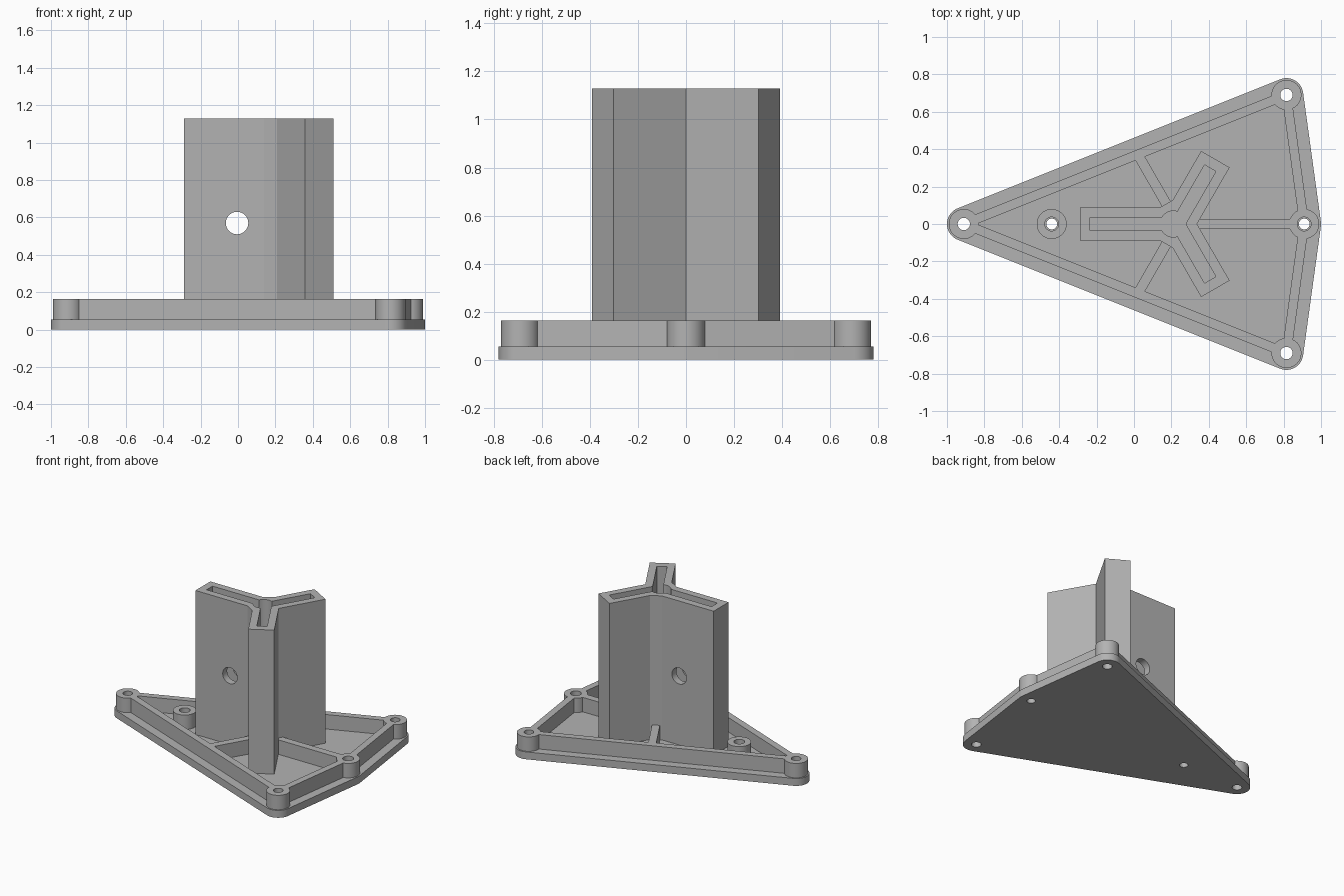
import bpy
import bmesh
from math import sin, cos, pi, radians
from mathutils import Vector

default = bpy.data.objects.get("Cube")
if default:
    bpy.data.objects.remove(default, do_unlink=True)

grey = bpy.data.materials.new("plain grey")
grey.use_nodes = True
COLOUR = (0.45, 0.45, 0.45, 1)
grey.diffuse_color = COLOUR
grey.node_tree.nodes["Principled BSDF"].inputs["Base Color"].default_value = COLOUR

PLATE_TOP, RIM_TOP, COLUMN_TOP = 0.055, 0.163, 1.13
SUNK = 0.025  # raised parts start inside the plate so they fuse cleanly


def prism(name, outline, z0, z1):
    """Extrude a flat outline straight up."""
    bm = bmesh.new()
    face = bm.faces.new([bm.verts.new((x, y, z0)) for x, y in outline])
    new = bmesh.ops.extrude_face_region(bm, geom=[face])["geom"]
    bmesh.ops.translate(bm, vec=(0, 0, z1 - z0),
                        verts=[v for v in new if isinstance(v, bmesh.types.BMVert)])
    bmesh.ops.recalc_face_normals(bm, faces=bm.faces)
    mesh = bpy.data.meshes.new(name)
    bm.to_mesh(mesh)
    bm.free()
    mesh.materials.append(grey)
    obj = bpy.data.objects.new(name, mesh)
    bpy.context.collection.objects.link(obj)
    return obj


def circle(centre, r, n=48):
    return [(centre[0] + r * cos(2 * pi * i / n), centre[1] + r * sin(2 * pi * i / n))
            for i in range(n)]


def strip(a, b, half):
    """Rectangle of given half width running from a to b."""
    a, b = Vector(a), Vector(b)
    side = (b - a).normalized().orthogonal() * half
    return [a - side, b - side, b + side, a + side]


def combine(target, tool, operation):
    """Fuse or cut with a helper, then discard the helper."""
    mod = target.modifiers.new("combine", "BOOLEAN")
    mod.object, mod.operation, mod.solver = tool, operation, "EXACT"
    bpy.context.view_layer.objects.active = target
    bpy.ops.object.modifier_apply(modifier=mod.name)
    bpy.data.objects.remove(tool, do_unlink=True)


def smooth(obj):
    bpy.ops.object.select_all(action="DESELECT")
    obj.select_set(True)
    bpy.context.view_layer.objects.active = obj
    bpy.ops.object.shade_smooth_by_angle(angle=radians(25))


# Base plate: rounded outline wrapped around the four corner bosses
corners = [(-0.91, 0), (0.815, -0.69), (0.91, 0), (0.815, 0.69)]
pin = (-0.44, 0)
points = [Vector(p) for c in corners for p in circle(c, 0.09)]
hull = []
current = min(points, key=lambda p: p.x)
while not hull or (current - hull[0]).length > 1e-5:
    hull.append(current)
    best = None
    for p in points:
        if (p - current).length < 1e-5:
            continue
        if best is None:
            best = p
            continue
        turn = (best - current).x * (p - current).y - (best - current).y * (p - current).x
        if turn < -1e-9:
            best = p
    current = best
base = prism("base_tray", hull, 0, PLATE_TOP)

# Rim walls between bosses
for i, a in enumerate(corners):
    wall = prism("rim_wall", strip(a, corners[(i + 1) % 4], 0.025), SUNK, RIM_TOP)
    combine(base, wall, "UNION")

# Stiffening ribs from the column to the rim
hub = Vector((0.235, 0))
for angle, start, length in ((0, 0.075, 0.665), (120, 0.1, 0.435), (240, 0.1, 0.435)):
    d = Vector((cos(radians(angle)), sin(radians(angle))))
    rib = prism("rib", strip(hub + d * start, hub + d * length, 0.027), SUNK, RIM_TOP)
    combine(base, rib, "UNION")

# Bosses and their screw holes
for c in corners + [pin]:
    combine(base, prism("boss", circle(c, 0.08), SUNK, RIM_TOP), "UNION")
for c in corners + [pin]:
    stepped = c[1] == 0 and c != corners[0]
    if stepped:
        combine(base, prism("counterbore", circle(c, 0.037), PLATE_TOP, 1), "DIFFERENCE")
    combine(base, prism("hole", circle(c, 0.029 if stepped else 0.033), -1, 1), "DIFFERENCE")
smooth(base)


# Three-armed column
def wye(half, long_arm, short_arm, chamfer):
    """Outline of three arms at 60, 180 and 300 degrees, chamfered beside the long arm."""
    d = Vector((cos(pi / 3), sin(pi / 3)))
    n = Vector((-d.y, d.x))
    tip = hub + d * short_arm
    inner = hub + Vector((-half / 3 ** 0.5, half))
    upper = [tip - n * half, tip + n * half]
    upper += [inner + d * chamfer, inner - Vector((chamfer, 0))] if chamfer else [inner]
    upper.append(Vector((hub.x - long_arm, half)))
    lower = [Vector((p.x, -p.y)) for p in reversed(upper)]
    return [hub + Vector((half / sin(pi / 3), 0))] + upper + lower


column = prism("column", wye(0.088, 0.525, 0.4, 0.046), PLATE_TOP, COLUMN_TOP)
combine(column, prism("slot", wye(0.035, 0.47, 0.345, 0), -1, 2), "DIFFERENCE")
combine(column, prism("core", circle((0.21, 0), 0.07), -1, 2), "DIFFERENCE")

# Cross hole through the long arm
cross = prism("cross_hole", circle((0, 0), 0.06), -0.5, 0.5)
cross.rotation_euler.x = pi / 2
cross.location = (-0.005, 0, 0.57)
bpy.context.view_layer.update()
combine(column, cross, "DIFFERENCE")
smooth(column)
